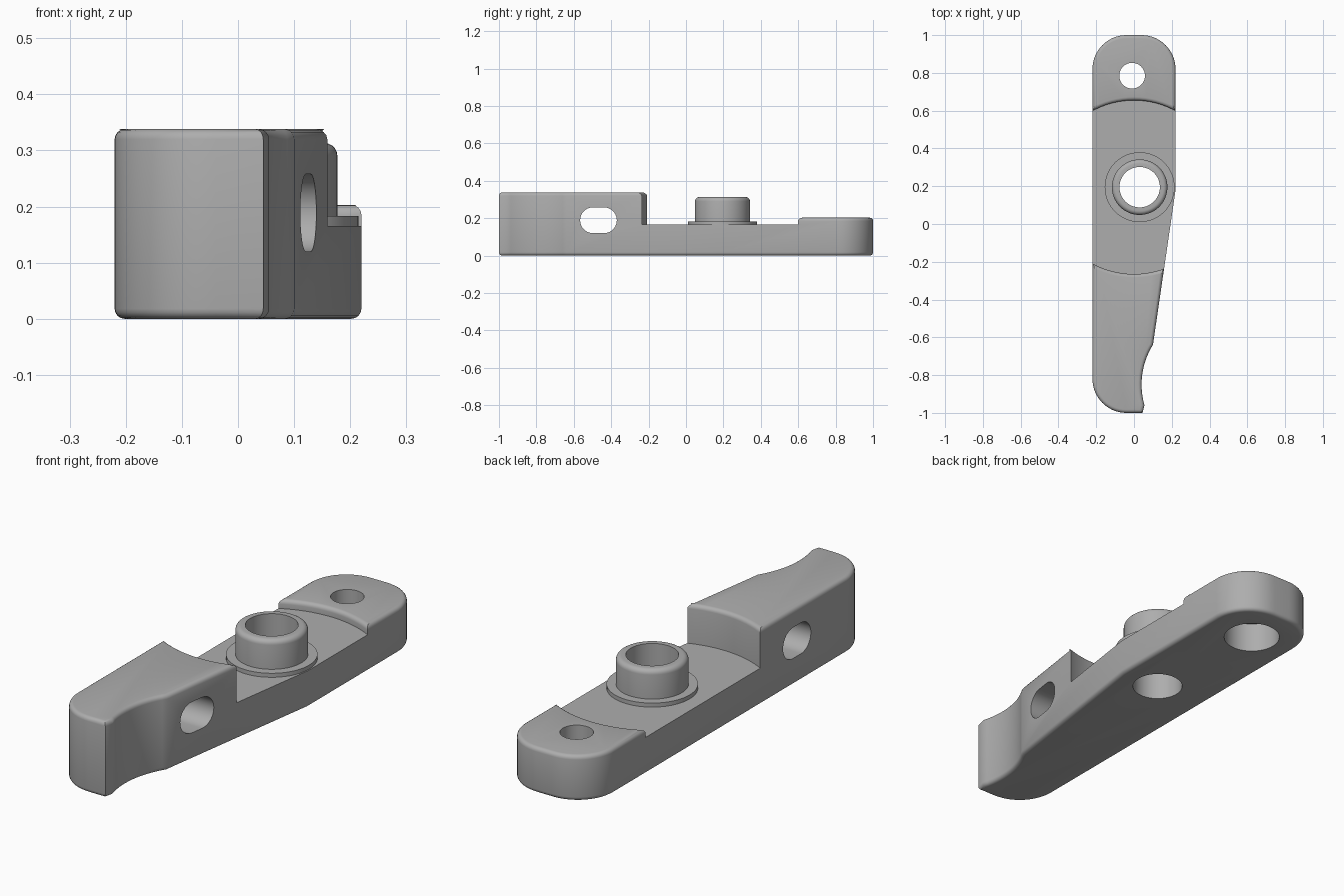
import bpy, bmesh
from math import cos, sin, radians, tau

cube = bpy.data.objects.get("Cube")
if cube:
    bpy.data.objects.remove(cube, do_unlink=True)

grey = bpy.data.materials.new("plain grey")
grey.use_nodes = True
grey.diffuse_color = (0.42, 0.42, 0.42, 1)
grey.node_tree.nodes["Principled BSDF"].inputs["Base Color"].default_value = grey.diffuse_color


def arc(cx, cy, r, start, end, steps=14):
    angles = [radians(start + (end - start) * i / steps) for i in range(steps + 1)]
    return [(cx + r * cos(a), cy + r * sin(a)) for a in angles]


def circle(cx, cy, r, steps=64):
    return arc(cx, cy, r, 0, 360, steps)[:-1]


def make_object(name, bm):
    bmesh.ops.recalc_face_normals(bm, faces=bm.faces)
    mesh = bpy.data.meshes.new(name)
    bm.to_mesh(mesh)
    bm.free()
    mesh.materials.append(grey)
    obj = bpy.data.objects.new(name, mesh)
    bpy.context.collection.objects.link(obj)
    return obj


def prism(name, outline, low, high, sideways=False):
    """Extrude an outline upward, or along x when sideways."""
    place = (lambda a, b, h: (h, a, b)) if sideways else (lambda a, b, h: (a, b, h))
    bm = bmesh.new()
    bottom = [bm.verts.new(place(a, b, low)) for a, b in outline]
    top = [bm.verts.new(place(a, b, high)) for a, b in outline]
    bm.faces.new(bottom)
    bm.faces.new(top)
    for i in range(len(outline)):
        j = (i + 1) % len(outline)
        bm.faces.new((bottom[i], bottom[j], top[j], top[i]))
    return make_object(name, bm)


def activate(obj):
    bpy.ops.object.select_all(action='DESELECT')
    obj.select_set(True)
    bpy.context.view_layer.objects.active = obj


def cut(obj, cutter):
    activate(obj)
    mod = obj.modifiers.new("cut", 'BOOLEAN')
    mod.operation = 'DIFFERENCE'
    mod.solver = 'EXACT'
    mod.object = cutter
    bpy.ops.object.modifier_apply(modifier=mod.name)
    bpy.data.objects.remove(cutter, do_unlink=True)


def smooth(obj):
    activate(obj)
    bpy.ops.object.shade_smooth_by_angle(angle=radians(32))


FLOOR, PAD, TOP = 0.165, 0.203, 0.338
BOSS = (0.03, 0.195)

# Lever body: rounded back, tapered side, scooped front tip
outline = (arc(0.04, 0.82, 0.18, 0, 90) + arc(-0.04, 0.82, 0.18, 90, 180)
           + arc(-0.04, -0.82, 0.18, 180, 270) + [(0.045, -1.0)]
           + arc(0.4375, -0.85, 0.3975, 196, 148) + [(0.22, 0.18)])
body = prism("lever_body", outline, 0, TOP)

# Lower back pad and the round recess between the pads
cut(body, prism("pad_cutter", [(-1, 0.2), (1, 0.2), (1, 2), (-1, 2)], PAD, 1))
cut(body, prism("recess_cutter", circle(0, 0.195, 0.46, 96), FLOOR, 1))

# Rounded rims along the underside and the tops of both pads
bm = bmesh.new()
bm.from_mesh(body.data)
bmesh.ops.dissolve_limit(bm, angle_limit=0.002, verts=bm.verts, edges=bm.edges)
rims = [e for e in bm.edges if len(e.link_faces) == 2 and e.calc_face_angle(0) > 0.5
        and any(all(abs(v.co.z - h) < 0.001 for v in e.verts) for h in (0, PAD, TOP))]
bmesh.ops.bevel(bm, geom=rims, offset=0.018, offset_type='OFFSET', segments=4,
                profile=0.5, affect='EDGES', clamp_overlap=False)
bm.to_mesh(body.data)
bm.free()

# Boss bore, back bolt hole with counterbore, and cross slot
cut(body, prism("bore_cutter", circle(*BOSS, 0.107), -1, 1))
cut(body, prism("bolt_cutter", circle(-0.01, 0.785, 0.068), -1, 1))
cut(body, prism("counterbore_cutter", circle(-0.01, 0.785, 0.12), -1, 0.135))
slot = arc(-0.439, 0.189, 0.069, -90, 90, 20) + arc(-0.497, 0.189, 0.069, 90, 270, 20)
cut(body, prism("slot_cutter", slot, -1, 1, sideways=True))
smooth(body)

# Hollow boss with a thin flange, turned from one profile
profile = ([(0.107, FLOOR), (0.185, FLOOR), (0.185, 0.183), (0.147, 0.183)]
           + arc(0.125, 0.291, 0.022, 0, 90, 5) + [(0.107, 0.313)])
bm = bmesh.new()
rings = [[bm.verts.new((BOSS[0] + r * cos(tau * i / 64), BOSS[1] + r * sin(tau * i / 64), z))
          for i in range(64)] for r, z in profile]
for k, ring in enumerate(rings):
    other = rings[(k + 1) % len(rings)]
    for i in range(64):
        j = (i + 1) % 64
        bm.faces.new((ring[i], ring[j], other[j], other[i]))
smooth(make_object("boss_with_flange", bm))
